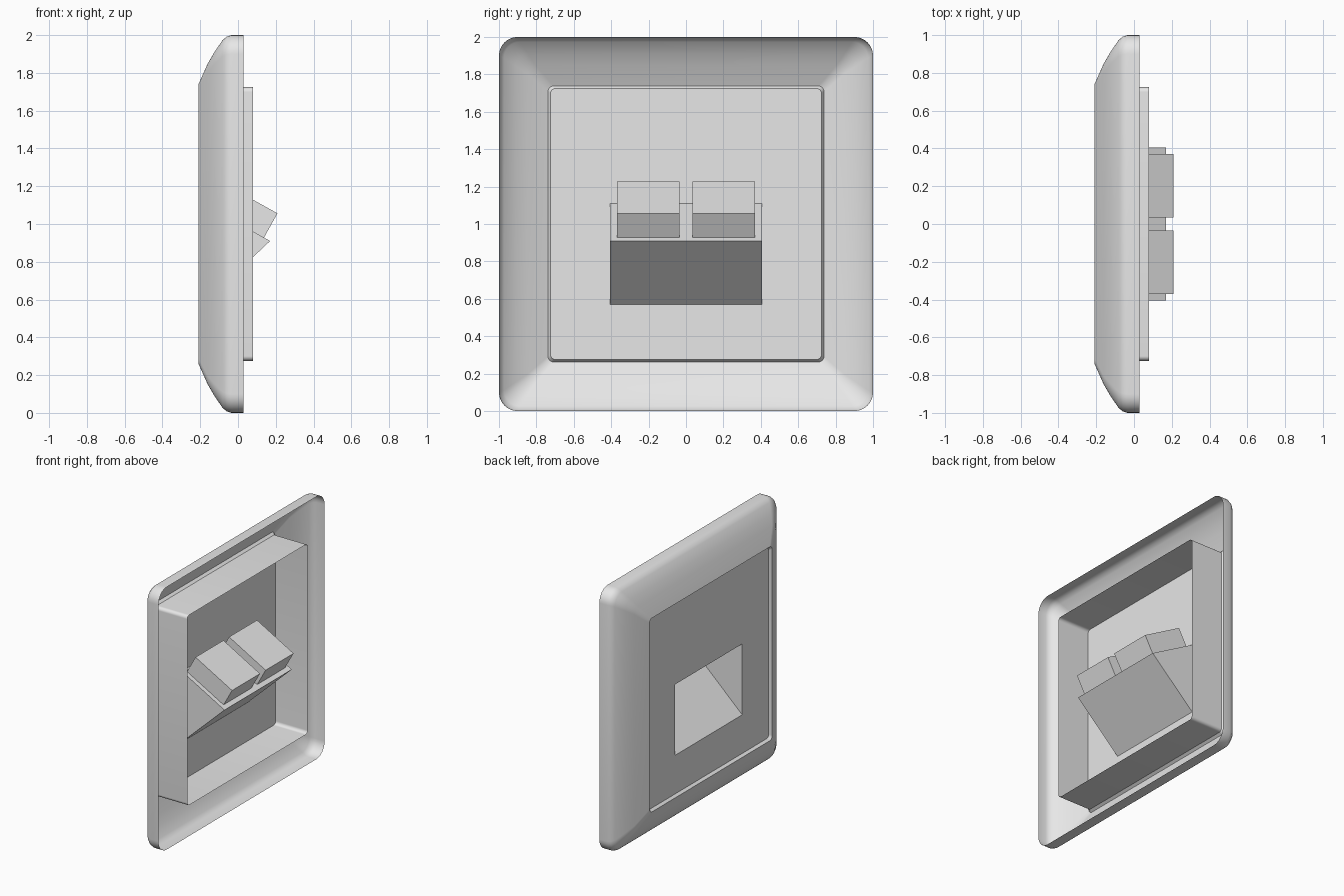
import bpy, bmesh, math
from mathutils import Vector

if "Cube" in bpy.data.objects:
    bpy.data.objects.remove(bpy.data.objects["Cube"], do_unlink=True)

grey = bpy.data.materials.new("light_grey_plastic")
grey.use_nodes = True
COLOUR = (0.8, 0.8, 0.8, 1)
grey.diffuse_color = COLOUR
grey.node_tree.nodes["Principled BSDF"].inputs["Base Color"].default_value = COLOUR

STEPS = 8          # segments per rounded corner
MID = 1.0          # height of the plate centre
PANEL_X = -0.19    # plane of the centre panel


def finish(bm, name):
    """Turn a bmesh into a smooth-by-angle object."""
    bmesh.ops.remove_doubles(bm, verts=bm.verts, dist=0.0005)
    bmesh.ops.recalc_face_normals(bm, faces=bm.faces)
    mesh = bpy.data.meshes.new(name)
    bm.to_mesh(mesh)
    bm.free()
    mesh.materials.append(grey)
    ob = bpy.data.objects.new(name, mesh)
    bpy.context.collection.objects.link(ob)
    bpy.ops.object.select_all(action='DESELECT')
    ob.select_set(True)
    bpy.context.view_layer.objects.active = ob
    bpy.ops.object.shade_smooth_by_angle(angle=math.radians(30))
    return ob


def ring(bm, half, radius, x):
    """Rounded square of vertices in the plane at x."""
    verts = []
    for k, (sy, sz) in enumerate([(1, 1), (-1, 1), (-1, -1), (1, -1)]):
        for i in range(STEPS + 1):
            a = math.radians(90) * (k + i / STEPS)
            verts.append(bm.verts.new((x,
                                       sy * (half - radius) + radius * math.cos(a),
                                       MID + sz * (half - radius) + radius * math.sin(a))))
    return verts


def loft(bm, profile):
    """Skin rounded squares given as (half width, corner radius, x)."""
    rings = [ring(bm, *p) for p in profile]
    n = len(rings[0])
    for a, b in zip(rings, rings[1:]):
        for i in range(n):
            j = (i + 1) % n
            bm.faces.new((a[i], a[j], b[j], b[i]))
    return rings


def quad(bm, *points):
    bm.faces.new([bm.verts.new(p) for p in points])


# Outer frame: thin shell, open at the back, with a lip round the opening
bm = bmesh.new()
loft(bm, [(1.0, 0.10, 0.03), (1.0, 0.10, -0.035), (0.992, 0.095, -0.06),
          (0.973, 0.085, -0.082), (0.91, 0.065, -0.125), (0.85, 0.045, -0.16),
          (0.738, 0.03, -0.21), (0.724, 0.025, PANEL_X)])
finish(bm, "outer_frame")

# Window and pocket dimensions
WY = 0.405
Z_LOW, Z_HIGH = 0.57, 1.11
TIP = Vector((0.17, 0, 0.91))
TOP = Vector((PANEL_X, 0, Z_HIGH))
LOW = Vector((PANEL_X, 0, Z_LOW))

# Centre tray: side walls plus a front panel with a rectangular window
bm = bmesh.new()
rings = loft(bm, [(0.724, 0.025, 0.08), (0.724, 0.025, PANEL_X)])
edge = rings[-1]
window = [bm.verts.new((PANEL_X, y, z)) for y, z in
          [(WY, Z_HIGH), (-WY, Z_HIGH), (-WY, Z_LOW), (WY, Z_LOW)]]
for k in range(4):
    first = k * (STEPS + 1)
    for i in range(first, first + STEPS):
        bm.faces.new((window[k], edge[i], edge[i + 1]))
    last, nxt = first + STEPS, (first + STEPS + 1) % len(edge)
    bm.faces.new((window[k], edge[last], edge[nxt], window[(k + 1) % 4]))
finish(bm, "centre_tray")


def at(p, y):
    return Vector((p.x, y, p.z))


# Wedge pocket behind the window: sloped floor, triangular cheeks, slotted roof
bm = bmesh.new()
quad(bm, at(LOW, -WY), at(LOW, WY), at(TIP, WY), at(TIP, -WY))
for y in (-WY, WY):
    quad(bm, at(LOW, y), at(TIP, y), at(TOP, y))
ys = [-WY, -0.37, -0.034, 0.034, 0.37, WY]
ts = [0, 0.09, 0.945, 1]
roof = [TIP.lerp(TOP, t) for t in ts]
for i in range(5):
    for j in range(3):
        if not (j == 1 and i in (1, 3)):
            quad(bm, at(roof[j], ys[i]), at(roof[j], ys[i + 1]),
                 at(roof[j + 1], ys[i + 1]), at(roof[j + 1], ys[i]))
finish(bm, "wedge_pocket")

# Two jack housings standing square on the pocket roof, open towards the pocket
slope = (TOP - TIP).normalized()
lift = Vector((-slope.z, 0, slope.x))
if lift.z < 0:
    lift = -lift
lift *= 0.147
for name, y0, y1 in (("right_jack_housing", ys[1], ys[2]),
                     ("left_jack_housing", ys[3], ys[4])):
    bm = bmesh.new()
    base = [at(roof[1], y0), at(roof[1], y1), at(roof[2], y1), at(roof[2], y0)]
    cap = [p + lift for p in base]
    quad(bm, *cap)
    for i in range(4):
        j = (i + 1) % 4
        quad(bm, base[i], base[j], cap[j], cap[i])
    finish(bm, name)
